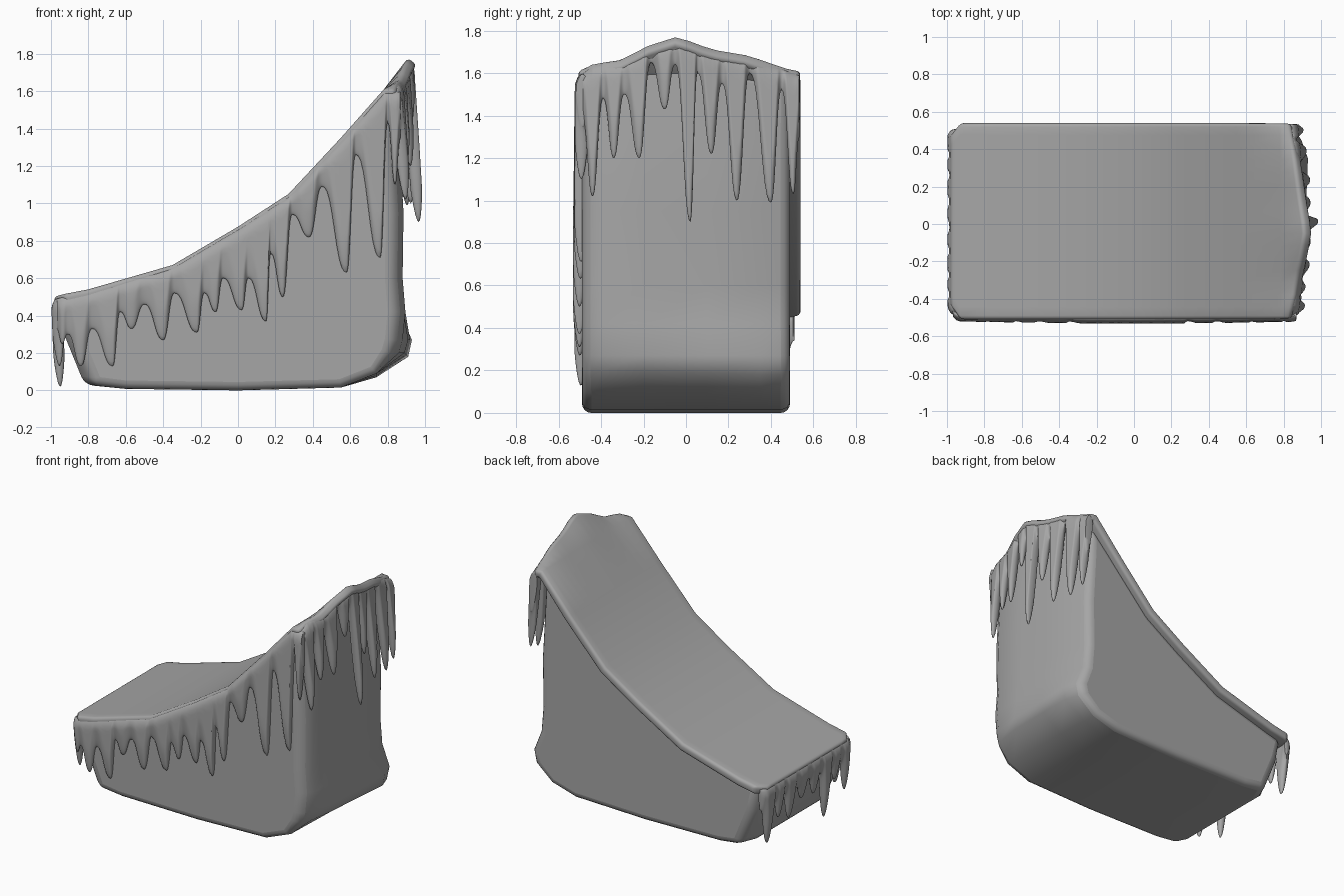
import bpy, bmesh, math

if "Cube" in bpy.data.objects:
    bpy.data.objects.remove(bpy.data.objects["Cube"])

def lerp(pts, u):
    # piecewise linear lookup
    if u <= pts[0][0]:
        return pts[0][1]
    for (a, p), (b, q) in zip(pts, pts[1:]):
        if u <= b:
            return p + (q - p) * (u - a) / (b - a)
    return pts[-1][1]

TOP = [(-0.985, 0.50), (-0.93, 0.515), (-0.8, 0.54), (-0.35, 0.67), (0.0, 0.875),
       (0.27, 1.05), (0.55, 1.35), (0.78, 1.61), (0.84, 1.68)]
END_X = [(-0.5, 0.84), (-0.3, 0.87), (-0.04, 0.91), (0.25, 0.87), (0.54, 0.84)]
END_Z = [(-0.5, 1.60), (-0.44, 1.65), (-0.3, 1.67), (-0.2, 1.73), (-0.04, 1.78),
         (0.12, 1.72), (0.3, 1.69), (0.54, 1.60)]

# dark grey shared by all parts
grey = bpy.data.materials.new("dark_grey")
grey.diffuse_color = (0.38, 0.38, 0.38, 1)
grey.use_nodes = True
grey.node_tree.nodes["Principled BSDF"].inputs["Base Color"].default_value = grey.diffuse_color

def build(name, verts, faces, bevel=0):
    me = bpy.data.meshes.new(name)
    bm = bmesh.new()
    vs = [bm.verts.new(v) for v in verts]
    for f in faces:
        bm.faces.new([vs[i] for i in f])
    bmesh.ops.remove_doubles(bm, verts=bm.verts, dist=0.0002)
    bmesh.ops.recalc_face_normals(bm, faces=bm.faces)
    bm.to_mesh(me)
    bm.free()
    me.materials.append(grey)
    ob = bpy.data.objects.new(name, me)
    bpy.context.collection.objects.link(ob)
    if bevel:
        m = ob.modifiers.new("round", 'BEVEL')
        m.width, m.segments = bevel, 4
        m.limit_method, m.angle_limit = 'ANGLE', math.radians(50)
    return ob

# rock body: side profile lofted across y, with a hollow right wall above a bulging foot
def body_ring(y, foot, wall, low, left):
    top = [(x, lerp(TOP, x) - 0.04) for x in (0.55, 0.27, 0.0, -0.35, -0.8)]
    return [(-0.82 + left, 0.03), (-0.6, 0.008), (0.0, 0.0), (0.55, 0.015), (0.74, low),
            (foot - 0.02, low + 0.11), (foot, 0.27), (wall + 0.015, 0.42), (wall, 0.6),
            (wall + 0.005, 0.95), (wall - 0.015, 1.3), (wall - 0.03, lerp(END_Z, y) - 0.08)
            ] + top + [(-0.94 + left / 2, 0.47), (-0.93 + left, 0.3)]

stations = [(-0.49, 0.83, 0.83, 0.09, 0.05), (-0.4, 0.88, 0.88, 0.09, 0.0),
            (-0.2, 0.91, 0.87, 0.09, 0.0), (0.1, 0.92, 0.88, 0.08, 0.0),
            (0.35, 0.93, 0.845, 0.07, 0.0), (0.49, 0.88, 0.81, 0.07, 0.06)]
verts, n = [], 0
for st in stations:
    ring = body_ring(*st)
    n = len(ring)
    verts += [(x, st[0], z) for x, z in ring]
faces = [(s * n + i, s * n + (i + 1) % n, (s + 1) * n + (i + 1) % n, (s + 1) * n + i)
         for s in range(len(stations) - 1) for i in range(n)]
faces += [tuple(range(n)), tuple(range((len(stations) - 1) * n, len(stations) * n))]
build("rock_body", verts, faces, 0.045)

# icy slab covering the slope
ny, verts = 16, []
cols = TOP[:-1] + [(None, None)]
for i, (x, z) in enumerate(cols):
    for j in range(ny + 1):
        y0, y1 = (-0.43, 0.47) if i == 0 else (-0.51, 0.54)
        y = y0 + (y1 - y0) * j / ny
        verts.append((x, y, z) if x is not None else (lerp(END_X, y), y, lerp(END_Z, y)))
w = ny + 1
faces = [(i * w + j, (i + 1) * w + j, (i + 1) * w + j + 1, i * w + j + 1)
         for i in range(len(cols) - 1) for j in range(ny)]
slab = build("ice_slab", verts, faces)
if slab.data.polygons[0].normal.z < 0:
    slab.data.flip_normals()
m = slab.modifiers.new("thickness", 'SOLIDIFY')
m.thickness, m.offset = 0.06, -1
m = slab.modifiers.new("round", 'BEVEL')
m.width, m.segments = 0.025, 3
m.limit_method, m.angle_limit = 'ANGLE', math.radians(50)

# icicle curtain: scalloped lower edge, padded to a rounded thickness
def curtain(name, edge, top, place, half=0.03, rows=14, steps=10):
    us = []
    for (a, p), (b, q) in zip(edge, edge[1:]):
        for k in range(steps):
            s = k / steps
            f = (1 - math.cos(math.pi * s)) / 2
            f = (f + f * f * (3 - 2 * f)) / 2
            us.append((a + (b - a) * s, p + (q - p) * f))
    us.append(edge[-1])
    root = lambda v: math.sqrt(min(1, max(0, v)))
    verts, faces = [], []
    for c, (u, zb) in enumerate(us):
        zt = top(u)
        for k in range(rows + 1):
            z = zt + (zb - zt) * (1 - math.cos(math.pi * k / rows)) / 2
            h = half * root((z - zb) / 0.16) * root((zt - z) / 0.05)
            if c in (0, len(us) - 1) or k in (0, rows):
                h = 0
            verts += [place(u, z, h), place(u, z, -h)]
    w = 2 * (rows + 1)
    for c in range(len(us) - 1):
        for k in range(rows):
            for s in (0, 1):
                a = c * w + 2 * k + s
                faces.append((a, a + 2, a + w + 2, a + w))
    build(name, verts, faces)

FRONT = [(-0.97, 0.33), (-0.94, 0.25), (-0.91, 0.3), (-0.84, 0.13), (-0.78, 0.33), (-0.67, 0.13),
         (-0.63, 0.42), (-0.57, 0.33), (-0.5, 0.46), (-0.4, 0.27), (-0.34, 0.52),
         (-0.22, 0.31), (-0.18, 0.52), (-0.12, 0.42), (-0.08, 0.6), (0.02, 0.43),
         (0.055, 0.6), (0.15, 0.37), (0.175, 0.73), (0.24, 0.5), (0.29, 0.94),
         (0.38, 0.82), (0.45, 1.09), (0.58, 0.63), (0.63, 1.26), (0.76, 0.71),
         (0.8, 1.43), (0.84, 1.1), (0.87, 1.35)]
RIGHT = [(-0.49, 1.4), (-0.44, 1.02), (-0.39, 1.48), (-0.34, 1.2), (-0.29, 1.5),
         (-0.22, 1.2), (-0.165, 1.65), (-0.1, 1.43), (-0.05, 1.64), (0.02, 0.9),
         (0.055, 1.6), (0.12, 1.22), (0.17, 1.55), (0.24, 1.0), (0.3, 1.6),
         (0.4, 0.99), (0.45, 1.52), (0.505, 1.03), (0.535, 1.3)]
LEFT = [(-0.49, 0.3), (-0.44, 0.13), (-0.38, 0.36), (-0.32, 0.25), (-0.27, 0.36),
        (-0.21, 0.02), (-0.15, 0.36), (-0.08, 0.24), (-0.02, 0.37), (0.06, 0.26),
        (0.12, 0.36), (0.2, 0.17), (0.26, 0.37), (0.32, 0.22), (0.37, 0.36),
        (0.44, 0.08), (0.51, 0.34)]

def corner(u, lo, hi, r=0.07):
    # how far a curtain is pulled in near its ends
    d = max(0, r - min(u - lo, hi - u)) / r
    return r * (1 - math.sqrt(max(0, 1 - d * d)))

curtain("front_icicles", FRONT, lambda x: min(lerp(TOP, x), 1.61) - 0.015,
        lambda x, z, h: (x, -0.49 - 0.012 * math.cos(1.6 * x) + corner(x, -0.99, 0.91) - h, z))
curtain("right_icicles", RIGHT, lambda y: lerp(END_Z, y) - 0.015,
        lambda y, z, h: (lerp(END_X, y) + 0.075 * (lerp(END_Z, y) - z) + h, y, z))
curtain("left_icicles", LEFT, lambda y: 0.49,
        lambda y, z, h: (-0.97 + corner(y, -0.5, 0.53) + 0.04 * (0.5 - z) - h, y, z))

# smooth shading with crisp edges
bpy.ops.object.select_all(action='SELECT')
bpy.context.view_layer.objects.active = slab
bpy.ops.object.shade_smooth_by_angle(angle=math.radians(50))
